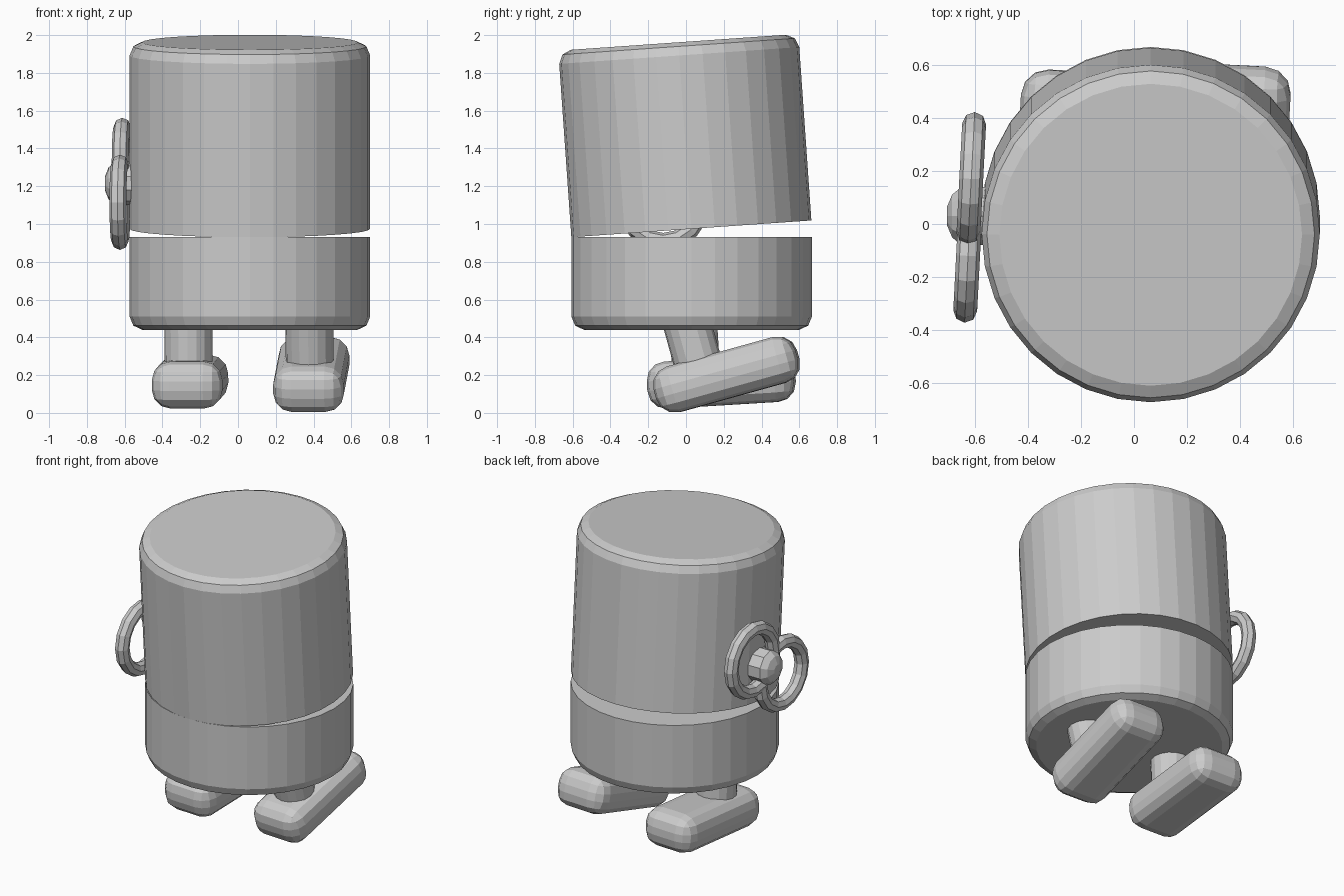
import bpy, bmesh
from math import radians, sin, cos, pi
from mathutils import Matrix, Vector, Euler

if "Cube" in bpy.data.objects:
    bpy.data.objects.remove(bpy.data.objects["Cube"], do_unlink=True)

# One grey for the whole model
grey = bpy.data.materials.new("plain grey")
grey.use_nodes = True
colour = (0.6, 0.6, 0.6, 1)
grey.diffuse_color = colour
grey.node_tree.nodes["Principled BSDF"].inputs["Base Color"].default_value = colour


def finish(name, bm, matrix=Matrix()):
    """Turn a bmesh into a placed, flat-shaded object."""
    bmesh.ops.recalc_face_normals(bm, faces=bm.faces)
    mesh = bpy.data.meshes.new(name)
    bm.to_mesh(mesh)
    bm.free()
    mesh.materials.append(grey)
    obj = bpy.data.objects.new(name, mesh)
    obj.matrix_world = matrix
    bpy.context.collection.objects.link(obj)
    return obj


def lathe(name, profile, sides, matrix):
    """Closed solid from (radius, height) rings."""
    bm = bmesh.new()
    rings = [[bm.verts.new((r * cos(2 * pi * i / sides), r * sin(2 * pi * i / sides), z))
              for i in range(sides)] for r, z in profile]
    for low, high in zip(rings, rings[1:]):
        for i in range(sides):
            j = (i + 1) % sides
            bm.faces.new((low[i], low[j], high[j], high[i]))
    bm.faces.new(rings[0])
    bm.faces.new(rings[-1])
    return finish(name, bm, matrix)


def rounded_box(name, size, bevel, matrix):
    bm = bmesh.new()
    bmesh.ops.create_cube(bm, size=1)
    bmesh.ops.scale(bm, vec=size, verts=bm.verts)
    bmesh.ops.bevel(bm, geom=bm.edges[:], offset=bevel, segments=3,
                    profile=0.5, affect='EDGES')
    return finish(name, bm, matrix)


def ring(name, major, minor, matrix, around=16, section=8):
    bm = bmesh.new()
    grid = [[bm.verts.new(((major + minor * cos(2 * pi * j / section)) * cos(2 * pi * i / around),
                           (major + minor * cos(2 * pi * j / section)) * sin(2 * pi * i / around),
                           minor * sin(2 * pi * j / section)))
             for j in range(section)] for i in range(around)]
    for i in range(around):
        a, b = grid[i], grid[(i + 1) % around]
        for j in range(section):
            k = (j + 1) % section
            bm.faces.new((a[j], b[j], b[k], a[k]))
    return finish(name, bm, matrix)


# Body: lower cup and upper shell, hinged open at the front
R, RIM, BODY = 0.637, 0.57, Vector((0.063, 0.03, 0))
lathe("lower_body", [(RIM, 0), (0.617, 0.022), (R, 0.07), (R, 0.49)], 32,
      Matrix.Translation(BODY + Vector((0, 0, 0.44))))
hinge = Matrix.Translation((BODY.x, BODY.y - R, 0.93)) @ Matrix.Rotation(radians(4), 4, 'X')
lathe("upper_body", [(R, 0), (R, 0.92), (0.617, 0.968), (RIM, 0.99)], 32,
      hinge @ Matrix.Translation((0, R, 0)))

# Legs and feet, each pair tilted as one mid-step
for side, place, pitch in (("left", (0.388, 0.215, 0.203), 15.5),
                           ("right", (-0.254, 0.187, 0.165), 3.5)):
    frame = Matrix.Translation(place) @ Euler((radians(pitch), 0, radians(-3))).to_matrix().to_4x4()
    rounded_box(side + "_foot", (0.375, 0.78, 0.25), 0.1, frame)
    lathe(side + "_leg", [(0.127, 0), (0.127, 0.4)], 16,
          frame @ Matrix.Translation((0, -0.13, 0)))

# Winding key on the right side: two loops and a domed hub
outward = Matrix.Rotation(radians(-90), 4, 'Y')
yaw = Matrix.Rotation(radians(-3), 4, 'Z')
for name, place in (("key_rear_loop", (-0.613, 0.17, 1.31)),
                    ("key_front_loop", (-0.625, -0.12, 1.115))):
    ring(name, 0.207, 0.045, Matrix.Translation(place) @ yaw @ outward)
lathe("key_hub", [(0.115, 0), (0.115, 0.15), (0.085, 0.185), (0.035, 0.205)], 10,
      Matrix.Translation((-0.5, 0.03, 1.215)) @ outward)
